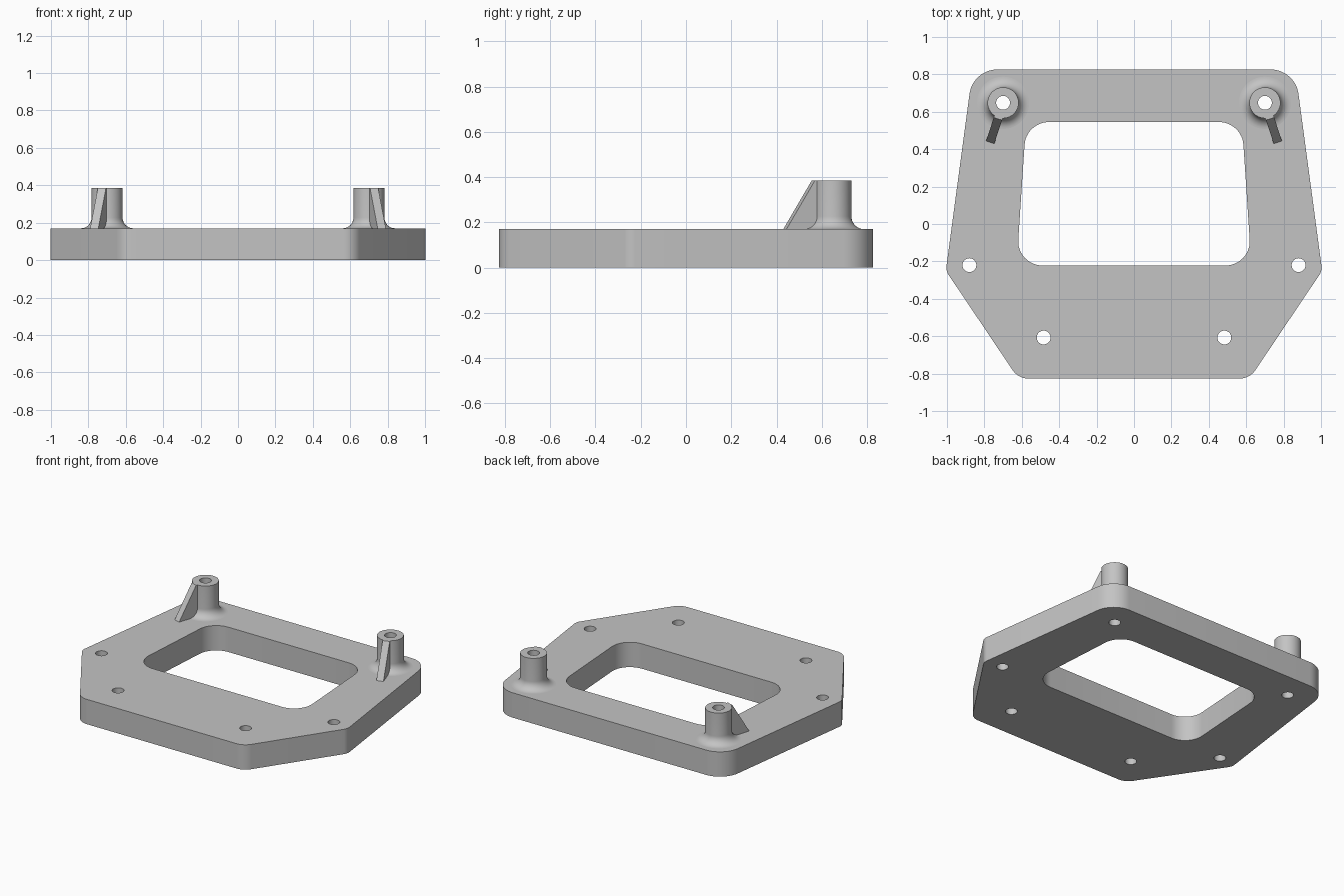
import bpy, bmesh, math
from mathutils import Vector, Matrix

cube = bpy.data.objects.get("Cube")
if cube:
    bpy.data.objects.remove(cube, do_unlink=True)

PLATE_Z, POST_Z, HOLE_R = 0.17, 0.385, 0.037
POST = (0.70, 0.648)

GREY = (0.55, 0.55, 0.55, 1)
grey = bpy.data.materials.new("light grey")
grey.use_nodes = True
grey.diffuse_color = GREY
grey.node_tree.nodes["Principled BSDF"].inputs["Base Color"].default_value = GREY


def finish(obj):
    """Assign the colour and smooth the rounded surfaces."""
    obj.data.materials.clear()
    obj.data.materials.append(grey)
    bpy.ops.object.select_all(action='DESELECT')
    obj.select_set(True)
    bpy.context.view_layer.objects.active = obj
    bpy.ops.object.shade_smooth_by_angle(angle=math.radians(30))


def mesh_object(name, bm):
    bmesh.ops.remove_doubles(bm, verts=bm.verts, dist=1e-5)
    bmesh.ops.recalc_face_normals(bm, faces=bm.faces)
    mesh = bpy.data.meshes.new(name)
    bm.to_mesh(mesh)
    bm.free()
    obj = bpy.data.objects.new(name, mesh)
    bpy.context.collection.objects.link(obj)
    finish(obj)
    return obj


def rounded(corners, steps=12):
    """Replace each (x, y, radius) corner by a tangent arc."""
    points = []
    for i, (x, y, radius) in enumerate(corners):
        p = Vector((x, y))
        a = (Vector(corners[i - 1][:2]) - p).normalized()
        b = (Vector(corners[(i + 1) % len(corners)][:2]) - p).normalized()
        half = a.angle(b) / 2
        centre = p + (a + b).normalized() * radius / math.sin(half)
        start = p + a * radius / math.tan(half) - centre
        end = p + b * radius / math.tan(half) - centre
        sweep = start.angle_signed(end)
        for k in range(steps + 1):
            points.append(centre + Matrix.Rotation(-sweep * k / steps, 2) @ start)
    return points


def circle(x, y, radius, count=40):
    return [Vector((x + radius * math.cos(t), y + radius * math.sin(t)))
            for t in (math.tau * k / count for k in range(count))]


def mirrored(half):
    return half + [(-x, y, r) for x, y, r in reversed(half)]


# Base plate: outline, window and screw holes in one filled, extruded curve
outline = rounded(mirrored([(0.862, 0.826, 0.15), (1.006, -0.25, 0.07), (0.619, -0.826, 0.10)]))
window = rounded(mirrored([(0.577, 0.545, 0.13), (0.628, -0.222, 0.13)]))
loops = [outline, window]
for side in (1, -1):
    for x, y in (POST, (0.88, -0.22), (0.483, -0.607)):
        loops.append(circle(side * x, y, HOLE_R))

curve = bpy.data.curves.new("base_plate", 'CURVE')
curve.dimensions = '2D'
curve.fill_mode = 'BOTH'
curve.extrude = PLATE_Z / 2
for loop in loops:
    spline = curve.splines.new('POLY')
    spline.points.add(len(loop) - 1)
    for point, co in zip(spline.points, loop):
        point.co = (co.x, co.y, 0, 1)
    spline.use_cyclic_u = True
helper = bpy.data.objects.new("plate_outline", curve)
bpy.context.collection.objects.link(helper)
bpy.context.view_layer.update()
bm = bmesh.new()
bm.from_mesh(helper.to_mesh())
helper.to_mesh_clear()
bpy.data.objects.remove(helper, do_unlink=True)
bmesh.ops.translate(bm, verts=bm.verts, vec=(0, 0, PLATE_Z / 2))
mesh_object("base_plate", bm)

# Hollow post profile, flared into the plate by a fillet
POST_R, FILLET = 0.083, 0.057
profile = [(HOLE_R, PLATE_Z), (HOLE_R, POST_Z), (POST_R, POST_Z)]
for k in range(11):
    t = math.pi / 2 * k / 10
    profile.append((POST_R + FILLET * (1 - math.cos(t)), PLATE_Z + FILLET * (1 - math.sin(t))))

# Triangular brace profile as (distance from post axis, height)
brace = [(0.078, PLATE_Z), (0.078, POST_Z), (0.09, POST_Z), (0.222, PLATE_Z)]
BRACE_W = 0.046

for name, side in (("left", 1), ("right", -1)):
    place = Matrix.Translation((side * POST[0], POST[1], 0))

    bm = bmesh.new()
    verts = [bm.verts.new((r, 0, z)) for r, z in profile]
    edges = [bm.edges.new(pair) for pair in zip(verts, verts[1:])]
    bmesh.ops.spin(bm, geom=verts + edges, cent=(0, 0, 0), axis=(0, 0, 1),
                   angle=math.tau, steps=40)
    bm.transform(place)
    mesh_object(name + "_post", bm)

    bm = bmesh.new()
    face = bm.faces.new([bm.verts.new((r, -BRACE_W / 2, z)) for r, z in brace])
    new = bmesh.ops.extrude_face_region(bm, geom=[face])["geom"]
    bmesh.ops.translate(bm, vec=(0, BRACE_W, 0),
                        verts=[v for v in new if isinstance(v, bmesh.types.BMVert)])
    bm.transform(place @ Matrix.Rotation(math.radians(-90 + side * 18), 4, 'Z'))
    mesh_object(name + "_brace", bm)
